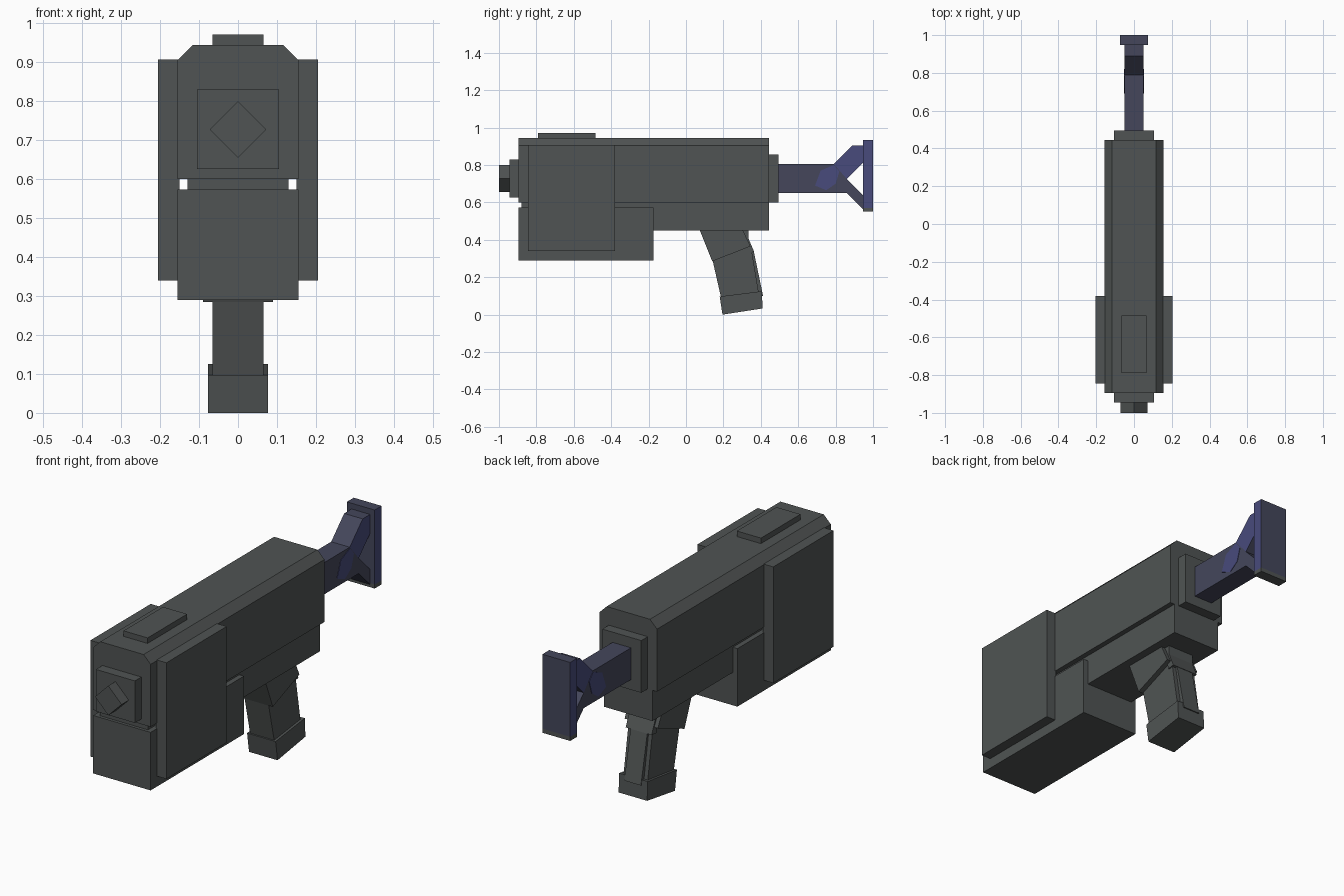
import bpy
import bmesh

cube = bpy.data.objects.get("Cube")
if cube:
    bpy.data.objects.remove(cube, do_unlink=True)


def material(name, rgb):
    mat = bpy.data.materials.new(name)
    mat.use_nodes = True
    color = (*rgb, 1)
    mat.diffuse_color = color
    mat.node_tree.nodes["Principled BSDF"].inputs["Base Color"].default_value = color
    return mat


GREY = material("gunmetal grey", (0.08, 0.088, 0.087))
SLATE = material("slate blue", (0.058, 0.062, 0.105))
INDIGO = material("indigo", (0.065, 0.07, 0.2))


def prism(name, profile, axis, lo, hi, mat=GREY, side_mat=None):
    """Extrude a 2D profile along x (profile is y, z) or y (profile is x, z)."""
    def place(p, d):
        return (d, p[0], p[1]) if axis == "x" else (p[0], d, p[1])
    bm = bmesh.new()
    face = bm.faces.new([bm.verts.new(place(p, lo)) for p in profile])
    grown = bmesh.ops.extrude_face_region(bm, geom=[face])["geom"]
    shift = place((0, 0), hi - lo)
    bmesh.ops.translate(bm, vec=shift,
                        verts=[v for v in grown if isinstance(v, bmesh.types.BMVert)])
    bmesh.ops.recalc_face_normals(bm, faces=bm.faces[:])
    mesh = bpy.data.meshes.new(name)
    mesh.materials.append(mat)
    if side_mat:
        # Side-facing faces take the second colour
        mesh.materials.append(side_mat)
        for f in bm.faces:
            f.material_index = int(abs(f.normal.x) > 0.9)
    bm.to_mesh(mesh)
    bm.free()
    obj = bpy.data.objects.new(name, mesh)
    bpy.context.collection.objects.link(obj)
    return obj


def box(name, x, y, z, mat=GREY, side_mat=None):
    rect = [(y[0], z[0]), (y[1], z[0]), (y[1], z[1]), (y[0], z[1])]
    return prism(name, rect, "x", x[0], x[1], mat, side_mat)


def slab(name, half, profile, mat=GREY, side_mat=None):
    return prism(name, profile, "x", -half, half, mat, side_mat)


# Receiver with chamfered top edges
prism("receiver", [(-0.155, 0.6), (0.155, 0.6), (0.155, 0.905),
                   (0.117, 0.943), (-0.117, 0.943), (-0.155, 0.905)], "y", -0.895, 0.445)
box("top_plate", (-0.065, 0.065), (-0.79, -0.485), (0.94, 0.97))

# Lower front housing, spacer and rear rail
box("front_housing", (-0.155, 0.155), (-0.895, -0.175), (0.29, 0.573))
box("housing_spacer", (-0.13, 0.13), (-0.88, -0.28), (0.565, 0.605))
box("rear_rail", (-0.13, 0.13), (-0.28, 0.445), (0.45, 0.605))

# Side panels
for side, sign in (("left", 1), ("right", -1)):
    box(side + "_panel", sorted((sign * 0.15, sign * 0.205)), (-0.845, -0.38), (0.34, 0.907))

# Muzzle plate and diamond barrel
box("muzzle_plate", (-0.105, 0.105), (-0.945, -0.89), (0.625, 0.83))
prism("diamond_barrel", [(0, 0.655), (0.072, 0.727), (0, 0.799), (-0.072, 0.727)],
      "y", -1, -0.94)

# Stock
box("stock_mount", (-0.105, 0.105), (0.44, 0.495), (0.6, 0.855))
box("stock_bar", (-0.05, 0.05), (0.49, 0.7), (0.65, 0.805), SLATE)
slab("stock_bar_end", 0.05, [(0.7, 0.65), (0.86, 0.65), (0.86, 0.725), (0.79, 0.805),
                             (0.7, 0.805)], SLATE)
slab("upper_fork", 0.05, [(0.79, 0.805), (0.86, 0.725), (0.95, 0.815), (0.95, 0.905),
                          (0.89, 0.905)], SLATE, INDIGO)
slab("lower_fork", 0.05, [(0.86, 0.65), (0.95, 0.56), (0.95, 0.635), (0.86, 0.725)], SLATE)
box("butt_plate", (-0.075, 0.075), (0.947, 1), (0.57, 0.933), SLATE, INDIGO)
box("butt_plate_foot", (-0.075, 0.075), (0.947, 1), (0.55, 0.57), GREY)

# Painted patches on both sides of the stock bar
for side, x in (("left", 0.05), ("right", -0.05)):
    prism(side + "_stock_patch", [(0.69, 0.69), (0.75, 0.665), (0.8, 0.7), (0.82, 0.765),
                                  (0.79, 0.8), (0.72, 0.77)], "x", x - 0.002, x + 0.002, INDIGO)

# Grip
slab("grip_collar", 0.09, [(0.07, 0.46), (0.3, 0.46), (0.345, 0.365), (0.14, 0.285)])
slab("grip_back_collar", 0.07, [(0.29, 0.46), (0.335, 0.46), (0.335, 0.405),
                                (0.365, 0.335), (0.33, 0.33)])
slab("grip_handle", 0.065, [(0.14, 0.3), (0.345, 0.38), (0.39, 0.11), (0.19, 0.08)])
slab("grip_strap", 0.045, [(0.335, 0.36), (0.362, 0.34), (0.412, 0.1), (0.38, 0.1)])
slab("grip_base", 0.077, [(0.18, 0.097), (0.405, 0.125), (0.41, 0.033), (0.195, 0)])
